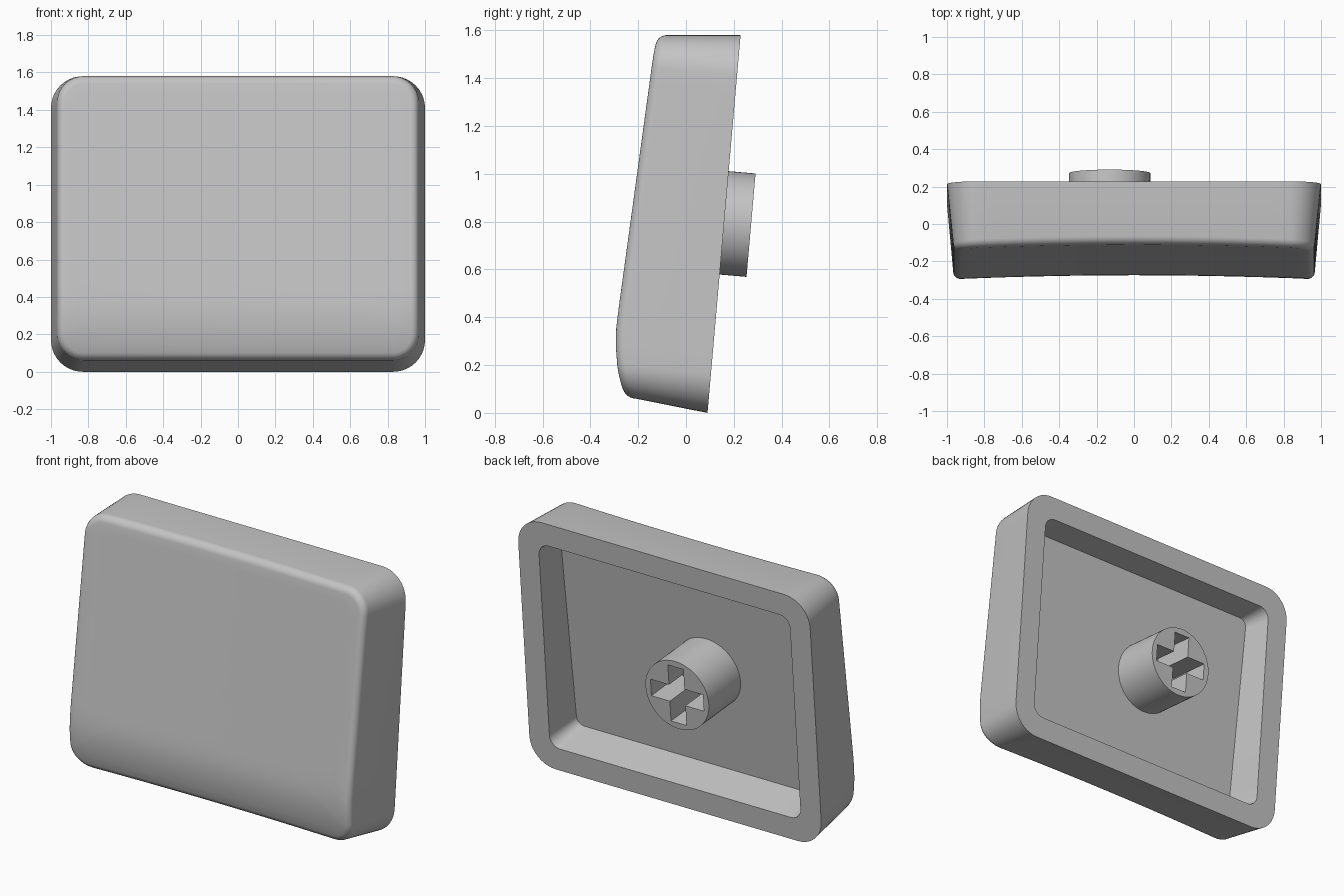
import bpy, bmesh, math
from mathutils import Vector, Matrix

if "Cube" in bpy.data.objects:
    bpy.data.objects.remove(bpy.data.objects["Cube"])

grey = bpy.data.materials.new("light_grey")
grey.diffuse_color = (0.55, 0.55, 0.55, 1)
grey.use_nodes = True
grey.node_tree.nodes["Principled BSDF"].inputs["Base Color"].default_value = grey.diffuse_color

TILT = math.radians(5)


def back_y(z):
    """Tilted plane of the open back rim."""
    return 0.09 + math.tan(TILT) * z


def floor_y(z):
    """Sloping floor of the cavity."""
    return -0.12 + 0.134 * (z - 0.2)


def front_y(x, z):
    """Front face: straight slope, curled lower end, shallow dish across x."""
    d = 0.4 - z
    y = -0.287 - 0.137 * d + (0.67 * d * d if d > 0 else 0)
    return y + 0.02 * max(0, 1 - (x / 0.93) ** 2)


def rounded_rect(hw, z0, z1, r, arc=10, side=16):
    """Points (x, z) of a rounded rectangle with subdivided sides."""
    centres = [(hw - r, z1 - r), (r - hw, z1 - r), (r - hw, z0 + r), (hw - r, z0 + r)]
    corners = []
    for i, (cx, cz) in enumerate(centres):
        angles = [math.pi / 2 * (i + k / arc) for k in range(arc + 1)]
        corners.append([Vector((cx + r * math.cos(a), cz + r * math.sin(a))) for a in angles])
    pts = []
    for i, c in enumerate(corners):
        pts += c
        nxt = corners[(i + 1) % 4][0]
        pts += [c[-1].lerp(nxt, k / side) for k in range(1, side)]
    return pts


def finish(bm, name):
    bmesh.ops.recalc_face_normals(bm, faces=bm.faces)
    mesh = bpy.data.meshes.new(name)
    bm.to_mesh(mesh)
    bm.free()
    mesh.materials.append(grey)
    obj = bpy.data.objects.new(name, mesh)
    bpy.context.collection.objects.link(obj)
    return obj


def smooth(obj):
    bpy.ops.object.select_all(action='DESELECT')
    obj.select_set(True)
    bpy.context.view_layer.objects.active = obj
    bpy.ops.object.shade_smooth_by_angle(angle=math.radians(30))


# Cap shell: loops run from the cavity floor, over the rim, to the front face
loops = []
for rect, depth in (((0.83, 0.2, 1.43, 0.05), floor_y),
                    ((0.86, 0.14, 1.44, 0.07), back_y),
                    ((1.0, 0.0, 1.58, 0.17), back_y)):
    loops.append([(p.x, depth(p.y), p.y) for p in rounded_rect(*rect)])

# rounded front edge
F = 0.04
for k in range(7):
    a = math.pi / 2 * k / 6
    inset = F * (1 - math.cos(a))
    edge = rounded_rect(0.967 - inset, 0.06 + inset, 1.58 - inset, 0.14 - inset)
    loops.append([(p.x, front_y(p.x, p.y) + F * (1 - math.sin(a)), p.y) for p in edge])

# dished front face, shrinking to its centre
centre = Vector((0, 0.82))
STEPS = 14
for k in range(1, STEPS):
    ring = [centre.lerp(p, 1 - k / STEPS) for p in edge]
    loops.append([(p.x, front_y(p.x, p.y), p.y) for p in ring])

bm = bmesh.new()
rings = [[bm.verts.new(p) for p in loop] for loop in loops]
n = len(rings[0])
for a, b in zip(rings, rings[1:]):
    for i in range(n):
        j = (i + 1) % n
        bm.faces.new((a[i], a[j], b[j], b[i]))
bm.faces.new(rings[0])
tip = bm.verts.new((0, front_y(0, 0.82), 0.82))
for i in range(n):
    bm.faces.new((rings[-1][i], rings[-1][(i + 1) % n], tip))
smooth(finish(bm, "cap_shell"))


# Stem: tilted cylinder with a cross-shaped socket
def prism(outline, w0, w1, name):
    """Extrude an (x, height) outline along the stem axis; w = 0 is its end."""
    place = Matrix.Translation((-0.13, 0.272, 0.785)) @ Matrix.Rotation(-TILT, 4, 'X')
    bm = bmesh.new()
    ends = [[bm.verts.new(place @ Vector((x, w, h))) for x, h in outline] for w in (w0, w1)]
    for e in ends:
        bm.faces.new(e)
    m = len(outline)
    for i in range(m):
        j = (i + 1) % m
        bm.faces.new((ends[0][i], ends[0][j], ends[1][j], ends[1][i]))
    return finish(bm, name)


circle = [(0.217 * math.cos(math.tau * i / 64), 0.217 * math.sin(math.tau * i / 64)) for i in range(64)]
L, W = 0.18, 0.053
cross = []
for q in range(4):
    c, s = round(math.cos(q * math.pi / 2)), round(math.sin(q * math.pi / 2))
    cross += [(x * c - y * s, x * s + y * c) for x, y in ((L, -W), (L, W), (W, W))]

stem = prism(circle, -0.35, 0, "stem")
cutter = prism(cross, -0.28, 0.05, "socket_cutter")
cutter.hide_render = True
cut = stem.modifiers.new("socket", 'BOOLEAN')
cut.operation = 'DIFFERENCE'
cut.solver = 'EXACT'
cut.object = cutter
bpy.context.view_layer.objects.active = stem
bpy.ops.object.modifier_apply(modifier=cut.name)
bpy.data.objects.remove(cutter)
smooth(stem)
